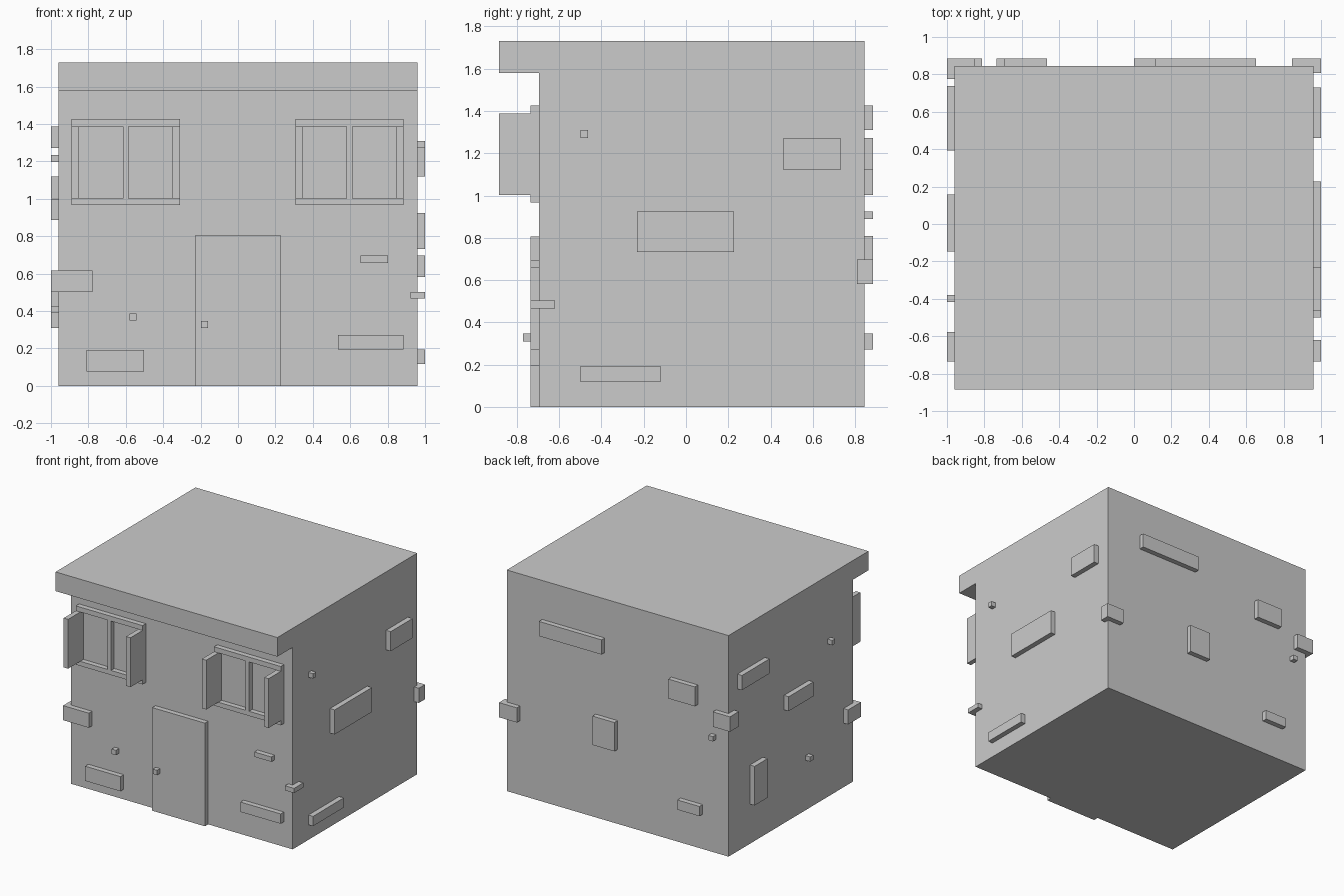
import bpy, bmesh

if "Cube" in bpy.data.objects:
    bpy.data.objects.remove(bpy.data.objects["Cube"])

W = 0.96                      # half width of the house
FRONT, BACK = -0.695, 0.845   # wall planes
OUT = 0.04                    # how far trim and bricks stand proud


def make_object(name, bm):
    bmesh.ops.recalc_face_normals(bm, faces=bm.faces)
    mesh = bpy.data.meshes.new(name)
    bm.to_mesh(mesh)
    bm.free()
    obj = bpy.data.objects.new(name, mesh)
    bpy.context.collection.objects.link(obj)
    return obj


def box(name, x, y, z):
    """Box from three (min, max) ranges."""
    bm = bmesh.new()
    bmesh.ops.create_cube(bm, size=1)
    for v in bm.verts:
        v.co = [r[0] + (c + 0.5) * (r[1] - r[0]) for c, r in zip(v.co, (x, y, z))]
    return make_object(name, bm)


# House body with overhanging flat roof: side profile extruded across x
profile = [(FRONT, 0), (BACK, 0), (BACK, 1.73), (-0.885, 1.73), (-0.885, 1.58), (FRONT, 1.58)]
bm = bmesh.new()
face = bm.faces.new([bm.verts.new((-W, y, z)) for y, z in profile])
ext = bmesh.ops.extrude_face_region(bm, geom=[face])
moved = [g for g in ext["geom"] if isinstance(g, bmesh.types.BMVert)]
bmesh.ops.translate(bm, verts=moved, vec=(2 * W, 0, 0))
make_object("house_body", bm)

# Door and knob
front_y = (FRONT - OUT, FRONT)
box("door", (-0.228, 0.228), front_y, (0, 0.807))
box("door_knob", (-0.197, -0.16), (-0.772, FRONT - OUT), (0.31, 0.348))

# Windows: rails, mullion and opened shutters
for side, cx in (("left", -0.6), ("right", 0.596)):
    outer = (cx - 0.289, cx + 0.289)
    box(f"{side}_window_top_rail", outer, front_y, (1.388, 1.426))
    box(f"{side}_window_sill", outer, front_y, (0.966, 1.002))
    box(f"{side}_window_mullion", (cx - 0.015, cx + 0.015), front_y, (1.002, 1.388))
    for s, label in ((-1, "a"), (1, "b")):
        xs = sorted((cx + s * 0.289, cx + s * 0.251))
        box(f"{side}_shutter_{label}", xs, (-0.885, FRONT), (1.002, 1.388))

# Bricks per wall: (along min, along max, z min, z max)
bricks = {
    "front": [(-0.809, -0.503, 0.078, 0.193), (-0.58, -0.543, 0.35, 0.388),
              (0.656, 0.803, 0.658, 0.696), (0.535, 0.884, 0.195, 0.272)],
    "back": [(0.112, 0.653, 1.31, 1.425), (-0.696, -0.466, 1.121, 1.273),
             (0, 0.19, 0.582, 0.808), (-0.736, -0.545, 0.272, 0.348),
             (-0.852, -0.813, 0.888, 0.925)],
    "right": [(0.46, 0.73, 1.12, 1.273), (-0.232, 0.228, 0.733, 0.925),
              (-0.5, -0.463, 1.272, 1.31), (-0.5, -0.12, 0.118, 0.194)],
    "left": [(0.394, 0.737, 1.272, 1.387), (-0.147, 0.158, 0.887, 1.0),
             (-0.417, -0.38, 1.197, 1.235), (0.42, 0.58, 0.31, 0.616),
             (-0.147, -0.108, 0.39, 0.427)],
}
depth = {"front": front_y, "back": (BACK, BACK + OUT), "right": (W, W + OUT), "left": (-W - OUT, -W)}
for wall, rows in bricks.items():
    for i, (a, b, z0, z1) in enumerate(rows, 1):
        x, y = ((a, b), depth[wall]) if wall in ("front", "back") else (depth[wall], (a, b))
        box(f"{wall}_brick_{i}", x, y, (z0, z1))

# Corner bricks wrap two walls
box("front_left_corner_brick", (-1, -0.777), (-0.735, -0.577), (0.502, 0.616))
box("front_right_corner_brick", (0.921, 1), (-0.735, -0.62), (0.466, 0.503))
box("back_right_corner_brick", (0.845, 1), (0.808, 0.885), (0.582, 0.697))
box("back_left_corner_brick", (-1, -0.852), (0.775, 0.885), (1.003, 1.12))
